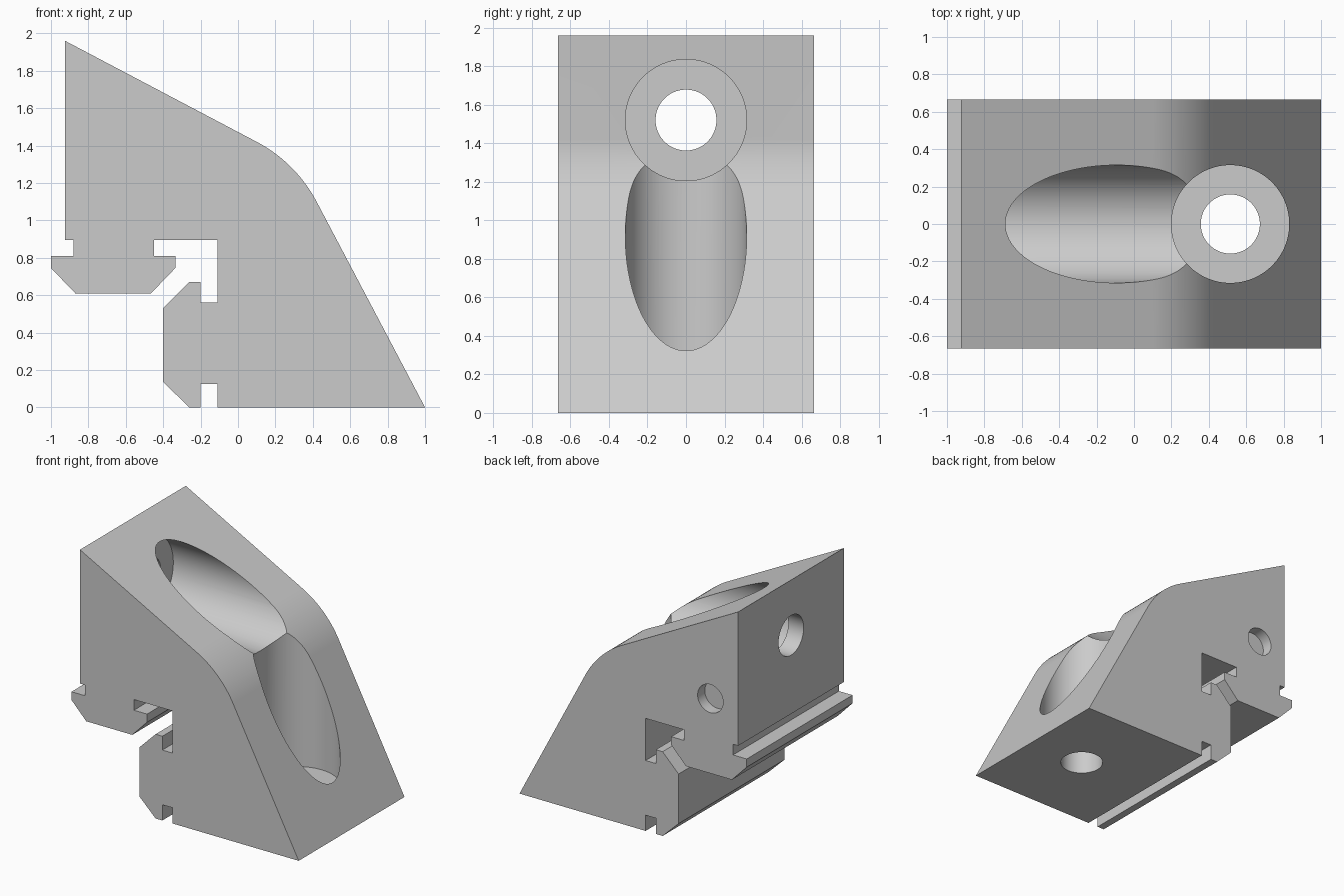
import bpy
import bmesh
from math import sin, cos, radians, pi
from mathutils import Matrix, Vector

default = bpy.data.objects.get("Cube")
if default:
    bpy.data.objects.remove(default, do_unlink=True)

HALF = 0.665      # half width of the extrusion
BORE = 0.315      # screw head recess radius
HOLE = 0.158      # screw shaft radius

grey = bpy.data.materials.new("plain grey")
grey.use_nodes = True
colour = (0.6, 0.6, 0.6, 1)
grey.diffuse_color = colour
grey.node_tree.nodes["Principled BSDF"].inputs["Base Color"].default_value = colour


def add_object(name, bm):
    bmesh.ops.recalc_face_normals(bm, faces=bm.faces)
    mesh = bpy.data.meshes.new(name)
    bm.to_mesh(mesh)
    bm.free()
    mesh.materials.append(grey)
    obj = bpy.data.objects.new(name, mesh)
    bpy.context.collection.objects.link(obj)
    return obj


def cylinder(name, start, axis, length, radius):
    bm = bmesh.new()
    axis = Vector(axis)
    turn = axis.to_track_quat("Z", "Y").to_matrix().to_4x4()
    place = Matrix.Translation(Vector(start) + axis * length / 2) @ turn
    bmesh.ops.create_cone(bm, cap_ends=True, segments=96, radius1=radius,
                          radius2=radius, depth=length, matrix=place)
    return add_object(name, bm)


# Side profile: rounded outer corner, then the two slot rails
arc = []
for i in range(21):
    a = radians(62.2 - 34.4 * i / 20)
    arc.append((-0.257 + 0.766 * cos(a), 0.742 + 0.766 * sin(a)))
lower_rail = [(-0.11, 0), (-0.11, 0.125), (-0.2, 0.125), (-0.2, 0), (-0.26, 0),
              (-0.4, 0.135), (-0.4, 0.53), (-0.26, 0.67), (-0.2, 0.67),
              (-0.2, 0.56), (-0.11, 0.56)]
upper_rail = [(-0.11, 0.895), (-0.45, 0.895), (-0.45, 0.81), (-0.335, 0.81),
              (-0.335, 0.745), (-0.465, 0.61), (-0.87, 0.61), (-1, 0.745),
              (-1, 0.81), (-0.88, 0.81), (-0.88, 0.895), (-0.925, 0.895)]
profile = [(-0.925, 1.96)] + arc + [(1, 0)] + lower_rail + upper_rail

# Bracket body extruded across the width
bm = bmesh.new()
face = bm.faces.new([bm.verts.new((x, -HALF, z)) for x, z in profile])
result = bmesh.ops.extrude_face_region(bm, geom=[face])
moved = [v for v in result["geom"] if isinstance(v, bmesh.types.BMVert)]
bmesh.ops.translate(bm, verts=moved, vec=(0, 2 * HALF, 0))
body = add_object("corner_bracket", bm)

# Screw recesses, shaft holes and the blind hole in the rear side
cutters = [
    cylinder("side_recess_cutter", (-0.79, 0, 1.52), (1, 0, 0), 3, BORE),
    cylinder("side_hole_cutter", (-1.5, 0, 1.52), (1, 0, 0), 3, HOLE),
    cylinder("base_recess_cutter", (0.515, 0, 0.22), (0, 0, 1), 3, BORE),
    cylinder("base_hole_cutter", (0.515, 0, -0.5), (0, 0, 1), 3, HOLE),
    cylinder("blind_hole_cutter", (-0.68, HALF - 0.09, 1.205), (0, 1, 0), 0.5, 0.112),
]
bpy.context.view_layer.objects.active = body
for cutter in cutters:
    cutter.hide_render = True
    mod = body.modifiers.new(cutter.name, "BOOLEAN")
    mod.operation = "DIFFERENCE"
    mod.solver = "EXACT"
    mod.object = cutter
    bpy.ops.object.modifier_apply(modifier=mod.name)
    bpy.data.objects.remove(cutter, do_unlink=True)

# Smooth curved walls, keep flats flat and edges crisp
bpy.ops.object.select_all(action="DESELECT")
body.select_set(True)
bpy.ops.object.shade_smooth_by_angle(angle=radians(20))
weighted = body.modifiers.new("flat_faces", "WEIGHTED_NORMAL")
weighted.keep_sharp = True
